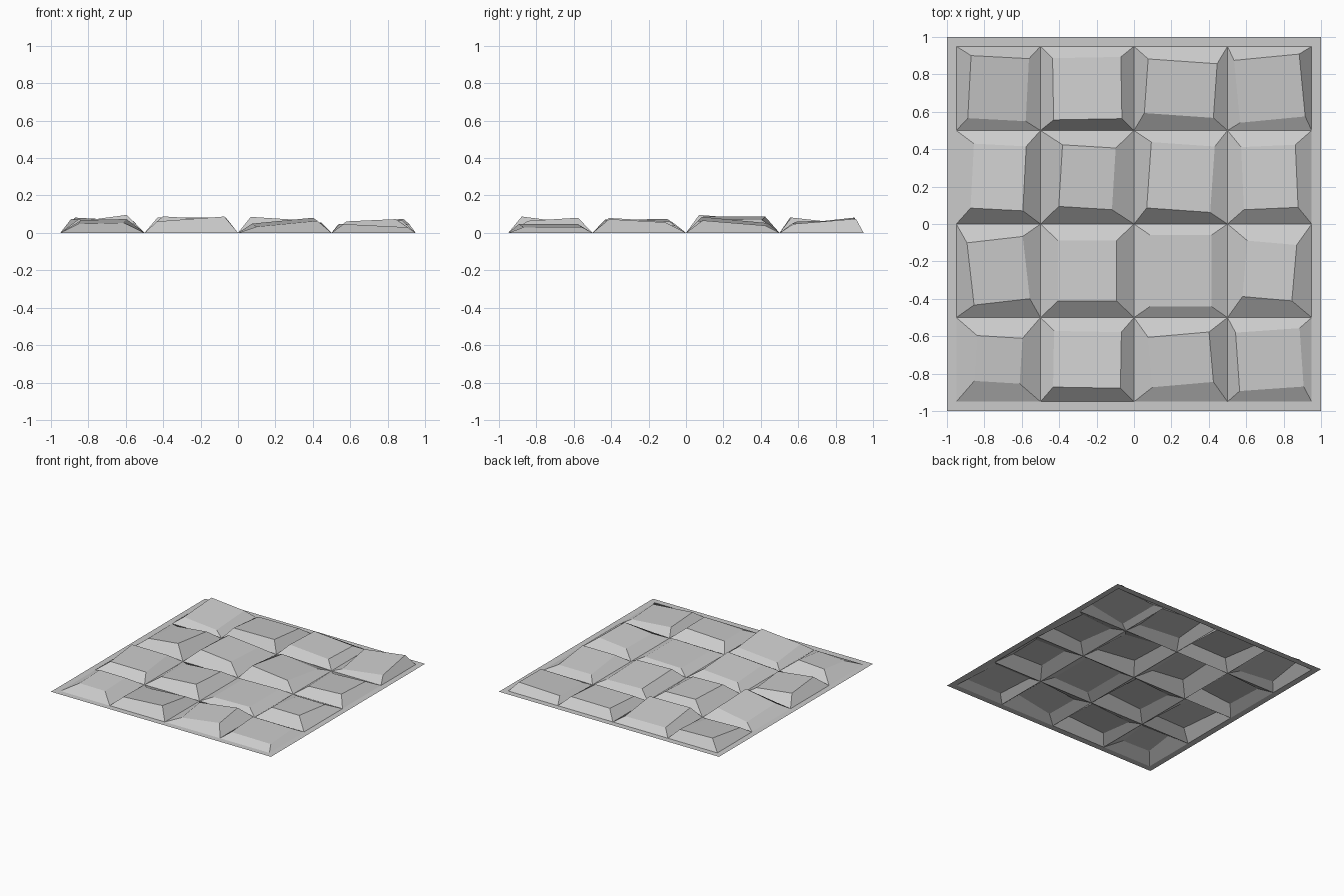
import bpy, bmesh
from math import radians, cos, sin

if "Cube" in bpy.data.objects:
    bpy.data.objects.remove(bpy.data.objects["Cube"])

# Grid lines: flat outer border plus a 4 x 4 field of stones
LINES = [-1, -0.95, -0.5, 0, 0.5, 0.95, 1]

# Each stone top: width, depth, turn (degrees), mean height, x slope, y slope
# rows run from back to front, stones from left to right
STONES = [
    [(.31, .335, -3, .055, -.05, .11), (.365, .33, 1, .064, 0, -.11),
     (.37, .29, -4, .058, -.03, .02), (.35, .335, 5.5, .046, .08, .09)],
    [(.28, .345, -3, .063, .13, -.09), (.285, .33, -3.5, .079, -.06, 0),
     (.34, .353, -4, .058, -.07, -.09), (.29, .335, 2.5, .049, .03, -.08)],
    [(.30, .335, 6.5, .062, -.07, 0), (.315, .325, 0, .059, .07, -.06),
     (.33, .383, 0, .037, .02, 0), (.265, .30, -5, .059, .04, -.06)],
    [(.243, .243, -3.5, .061, .03, .08), (.36, .30, -1, .055, .07, -.13),
     (.327, .268, 5, .057, .09, .07), (.343, .313, 4, .039, -.05, 0)],
]

bm = bmesh.new()
grid = [[bm.verts.new((x, y, 0)) for x in LINES] for y in LINES]


def raise_stone(base, cx, cy, stone):
    """Tilted, slightly turned top joined to its cell by four sloping sides."""
    w, d, turn, h, sx, sy = stone
    c, s = cos(radians(turn)), sin(radians(turn))
    top = []
    for i, j in ((-1, -1), (1, -1), (1, 1), (-1, 1)):
        u, v = i * w / 2, j * d / 2
        x, y = u * c - v * s, u * s + v * c
        top.append(bm.verts.new((cx + x, cy + y, h + sx * x + sy * y)))
    bm.faces.new(top)
    for k in range(4):
        n = (k + 1) % 4
        bm.faces.new((base[k], base[n], top[n], top[k]))


for r in range(6):
    for q in range(6):
        base = [grid[r][q], grid[r][q + 1], grid[r + 1][q + 1], grid[r + 1][q]]
        if 1 <= r <= 4 and 1 <= q <= 4:
            raise_stone(base, (LINES[q] + LINES[q + 1]) / 2,
                        (LINES[r] + LINES[r + 1]) / 2, STONES[4 - r][q - 1])
        else:
            bm.faces.new(base)

# One open sheet, hollow underneath
mesh = bpy.data.meshes.new("stone_floor_tile")
bm.to_mesh(mesh)
bm.free()
tile = bpy.data.objects.new("stone_floor_tile", mesh)
bpy.context.collection.objects.link(tile)
